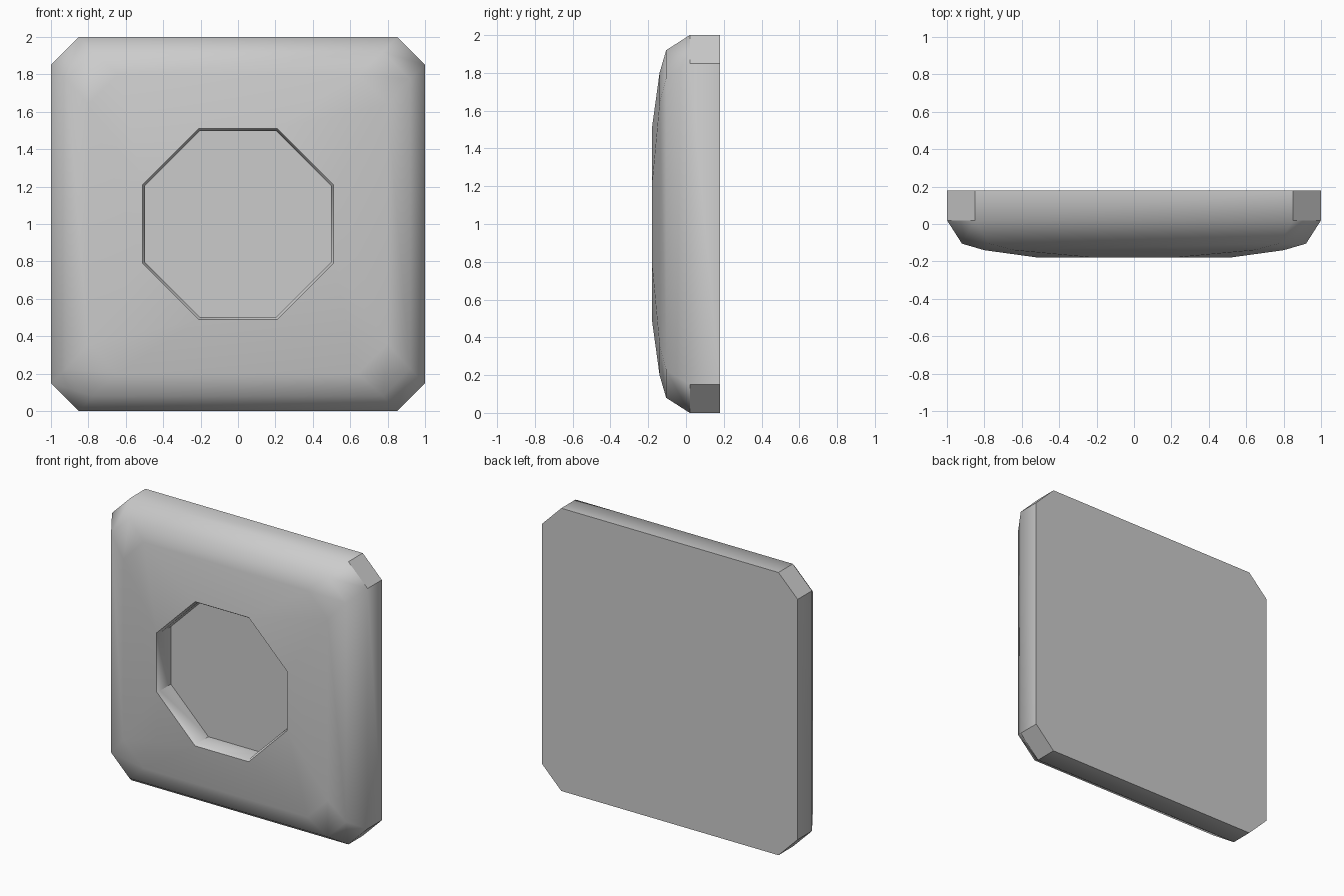
import bpy
import bmesh
import math

default = bpy.data.objects.get("Cube")
if default:
    bpy.data.objects.remove(default, do_unlink=True)

# Single plain grey
grey = bpy.data.materials.new("plain_grey")
grey.use_nodes = True
colour = (0.6, 0.6, 0.6, 1)
grey.diffuse_color = colour
grey.node_tree.nodes["Principled BSDF"].inputs["Base Color"].default_value = colour

# Octagonal sections from back to recess floor: half width, flat half length, y
SECTIONS = [
    (1.00, 0.85, 0.18),     # back
    (1.00, 0.85, 0.02),     # end of straight side
    (0.92, 0.775, -0.105),  # end of chamfer
    (0.80, 0.64, -0.14),    # domed front
    (0.51, 0.21, -0.18),    # recess rim
    (0.497, 0.204, -0.16),  # rim bevel
    (0.497, 0.204, -0.04),  # recess floor
]


def octagon(bm, half, flat, y):
    outline = [(half, -flat), (half, flat), (flat, half), (-flat, half),
               (-half, flat), (-half, -flat), (-flat, -half), (flat, -half)]
    return [bm.verts.new((x, y, z + 1)) for x, z in outline]


# Loft the sections and close both ends
bm = bmesh.new()
rings = [octagon(bm, *section) for section in SECTIONS]
for a, b in zip(rings, rings[1:]):
    for i in range(8):
        j = (i + 1) % 8
        bm.faces.new((a[i], a[j], b[j], b[i]))
bm.faces.new(rings[0])
bm.faces.new(rings[-1])
bmesh.ops.recalc_face_normals(bm, faces=bm.faces)

mesh = bpy.data.meshes.new("recessed_panel")
bm.to_mesh(mesh)
bm.free()
mesh.materials.append(grey)
panel = bpy.data.objects.new("recessed_panel", mesh)
bpy.context.collection.objects.link(panel)

# Soft dome with crisp outer edges
bpy.ops.object.select_all(action="DESELECT")
panel.select_set(True)
bpy.context.view_layer.objects.active = panel
bpy.ops.object.shade_smooth_by_angle(angle=math.radians(39))
